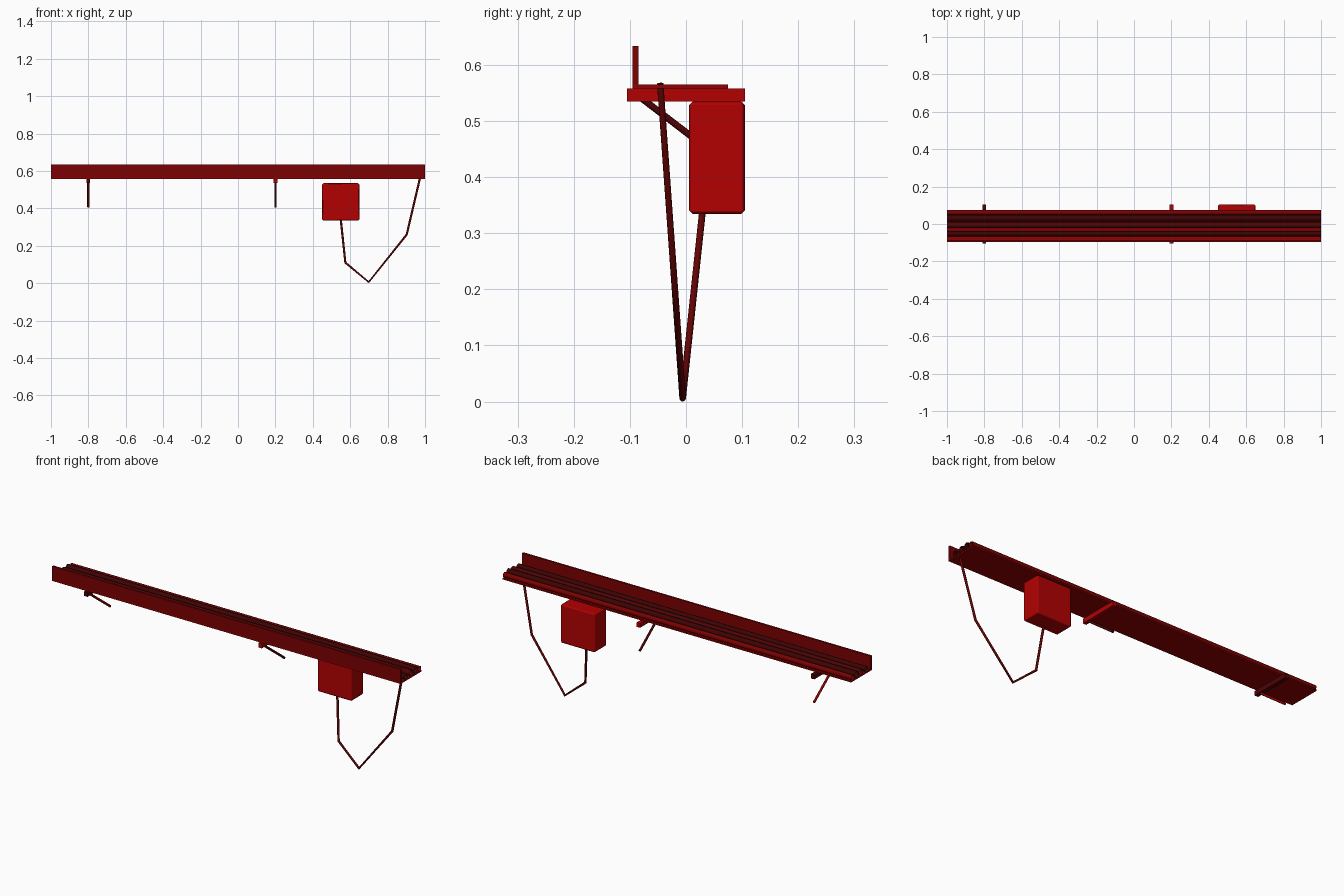
import bpy
from mathutils import Vector

if "Cube" in bpy.data.objects:
    bpy.data.objects.remove(bpy.data.objects["Cube"])


def material(name, colour):
    m = bpy.data.materials.new(name)
    m.use_nodes = True
    m.diffuse_color = (*colour, 1)
    m.node_tree.nodes["Principled BSDF"].inputs["Base Color"].default_value = (*colour, 1)
    return m


RED = material("bright red", (0.45, 0.0003, 0.0005))
MID = material("medium red", (0.28, 0.0003, 0.0005))
TRAY = material("deep red", (0.2, 0.0003, 0.0005))
MAROON = material("maroon", (0.13, 0.001, 0.001))
DARK = material("dark maroon", (0.08, 0.001, 0.001))
BLACK = material("maroon black", (0.045, 0.001, 0.001))


def box(name, low, high, mat, bevel=0):
    low, high = Vector(low), Vector(high)
    bpy.ops.mesh.primitive_cube_add(size=1, location=(low + high) / 2)
    ob = bpy.context.object
    ob.name = name
    ob.scale = high - low
    bpy.ops.object.transform_apply(location=False, rotation=False, scale=True)
    ob.data.materials.append(mat)
    if bevel:
        bpy.ops.object.shade_smooth()
        mod = ob.modifiers.new("bevel", "BEVEL")
        mod.width, mod.segments = bevel, 1
        mod.harden_normals = True
    return ob


def cable(name, points, radius, mat, caps=True):
    curve = bpy.data.curves.new(name, "CURVE")
    curve.dimensions = "3D"
    curve.bevel_depth = radius
    curve.bevel_resolution = 2
    curve.use_fill_caps = caps
    spline = curve.splines.new("POLY")
    spline.points.add(len(points) - 1)
    for p, co in zip(spline.points, points):
        p.co = (*co, 1)
    curve.materials.append(mat)
    ob = bpy.data.objects.new(name, curve)
    bpy.context.collection.objects.link(ob)
    return ob


# Tray: floor plate and upright front lip
FLOOR = 0.565
box("tray_floor", (-1, -0.095, 0.558), (1, 0.075, FLOOR), MID)
box("tray_lip", (-1, -0.095, FLOOR), (1, -0.085, 0.634), TRAY)

# Open-ended cables lying along the tray
runs = [(0.061, 0.013, TRAY), (0.03, 0.017, BLACK),
        (-0.006, 0.016, DARK), (-0.052, 0.014, BLACK)]
for i, (y, r, mat) in enumerate(runs):
    cable(f"tray_cable_{i + 1}", [(-1, y, FLOOR + r), (1, y, FLOOR + r)], r, mat, False)

# Brackets: crossbar and diagonal strut
for side, x, bar_mat, strut_mat in (("right", -0.8, DARK, MID), ("left", 0.2, RED, DARK)):
    box(f"{side}_bracket_bar", (x - 0.01, -0.105, 0.535), (x + 0.01, 0.105, 0.558), bar_mat)
    cable(f"{side}_bracket_strut", [(x, -0.085, 0.545), (x, 0.094, 0.408)], 0.006, strut_mat)

# Junction box under the tray
box("junction_box", (0.45, 0.005, 0.334), (0.649, 0.105, 0.535), RED, 0.007)

# Loose cable sagging from the tray to the box
cable("hanging_cable", [(0.974, -0.046, 0.567), (0.902, -0.024, 0.26), (0.699, -0.006, 0.006),
                        (0.574, 0.005, 0.11), (0.549, 0.03, 0.345)], 0.006, MAROON)
